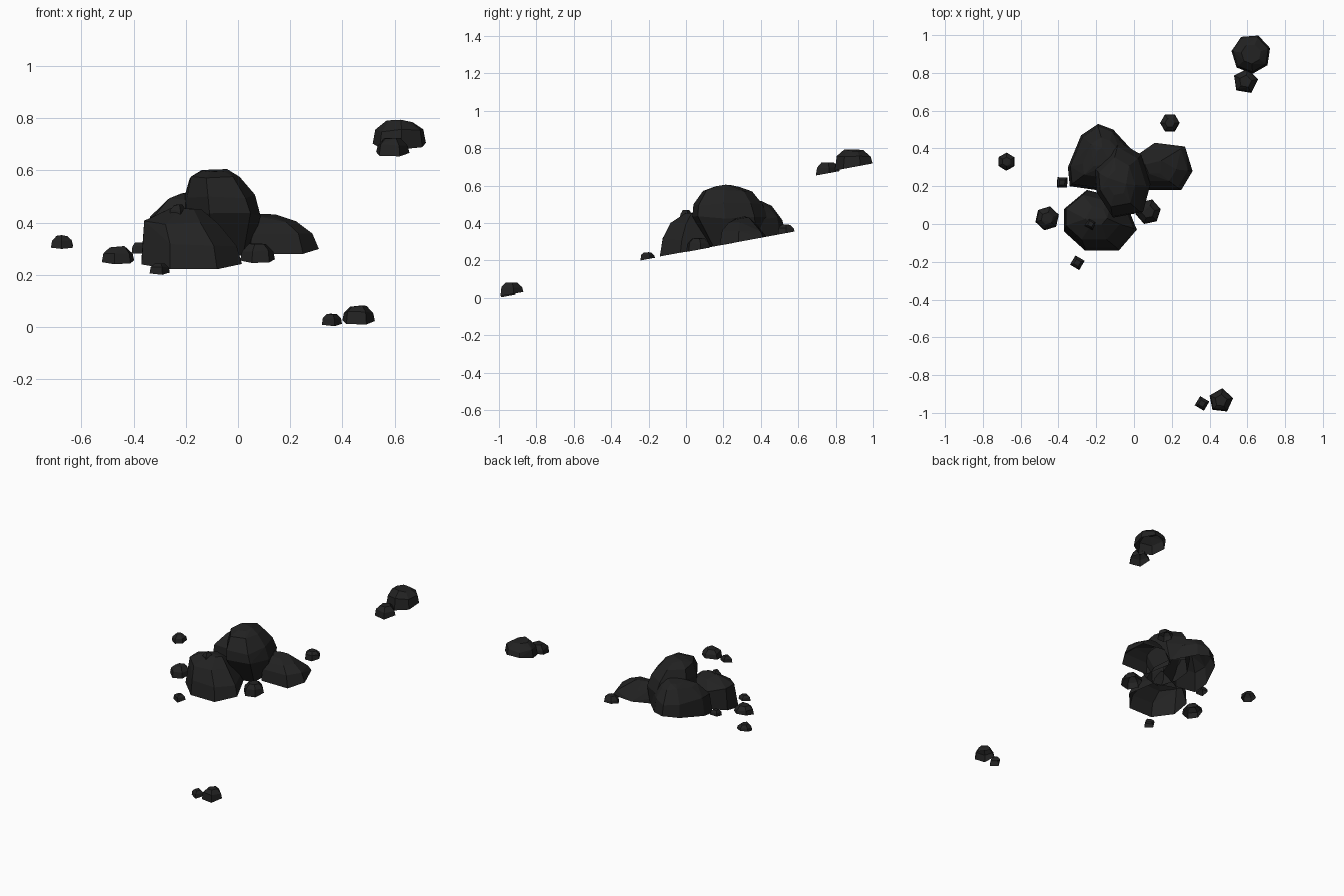
import bpy, bmesh, math, random
from mathutils import Vector

if "Cube" in bpy.data.objects:
    bpy.data.objects.remove(bpy.data.objects["Cube"])
random.seed(4)

# Charcoal stone
stone = bpy.data.materials.new("charcoal_stone")
stone.use_nodes = True
colour = (0.016, 0.016, 0.016, 1)
stone.diffuse_color = colour
stone.node_tree.nodes["Principled BSDF"].inputs["Base Color"].default_value = colour

SLOPE = 0.185  # hillside the stones rest on


def hillside(y):
    return 0.247 + SLOPE * y


def rock(name, outline, levels, ground=hillside, jitter=0.0):
    """Faceted stone: hull of shrinking rings (scale, top z or None, shift x, shift y), open below."""
    centre = sum((Vector(p) for p in outline), Vector((0, 0))) / len(outline)
    bm = bmesh.new()
    for scale, z, dx, dy in levels:
        for p in outline:
            q = centre + (Vector(p) - centre) * scale + Vector((dx, dy))
            wobble = 0 if z is None else random.uniform(-jitter, jitter)
            bm.verts.new((q.x, q.y, ground(q.y) if z is None else z + wobble))
    hull = bmesh.ops.convex_hull(bm, input=bm.verts)
    bmesh.ops.delete(bm, geom=[v for v in bm.verts if not v.link_faces], context="VERTS")
    bmesh.ops.dissolve_limit(bm, angle_limit=math.radians(6), verts=bm.verts, edges=bm.edges)
    bmesh.ops.recalc_face_normals(bm, faces=bm.faces)
    under = [f for f in bm.faces if f.normal.z < -0.9]
    bmesh.ops.delete(bm, geom=under, context="FACES")
    mesh = bpy.data.meshes.new(name)
    bm.to_mesh(mesh)
    bm.free()
    mesh.materials.append(stone)
    ob = bpy.data.objects.new(name, mesh)
    bpy.context.collection.objects.link(ob)


def pebble(name, x, y, r, base, top, sides=5, turn=0.0):
    """Small stone with a flat crown, resting at height base."""
    ring = [(x + r * math.cos(turn + math.tau * i / sides),
             y + r * math.sin(turn + math.tau * i / sides)) for i in range(sides)]
    h = top - base
    rock(name, ring, [(1, None, 0, 0), (0.9, base + h * 0.55, 0, 0), (0.5, top - h * 0.06, 0, 0)],
         lambda v: base + SLOPE * (v - y), h * 0.06)


# Large boulders
rock("front_boulder",
     [(-.37, .08), (-.37, -.04), (-.26, -.14), (-.08, -.14), (.015, -.03), (-.05, .13), (-.25, .18)],
     [(1, None, 0, 0), (.93, .32, -.005, .005), (.74, .40, -.035, .02), (.3, .445, -.01, .035)], jitter=.012)
rock("tall_boulder",
     [(-.21, .3), (-.2, .16), (-.11, .02), (.05, .05), (.09, .2), (.04, .36), (-.08, .43)],
     [(.72, None, 0, .05), (.98, .43, 0, .01), (.9, .5, -.01, 0), (.64, .57, -.03, 0), (.32, .6, -.03, 0)],
     jitter=.008)
rock("back_boulder",
     [(-.35, .3), (-.34, .2), (-.2, .18), (-.03, .25), (0, .38), (-.11, .5), (-.19, .53), (-.28, .47)],
     [(1, None, 0, 0), (.92, .42, 0, 0), (.6, .49, .015, 0), (.3, .52, .02, 0)], jitter=.01)
rock("side_boulder",
     [(-.02, .34), (.11, .43), (.27, .41), (.31, .28), (.25, .18), (.05, .18)],
     [(1, None, 0, 0), (.9, .35, -.01, 0), (.62, .395, -.03, 0), (.3, .425, -.05, 0)], jitter=.01)

# Stones scattered round the boulders
pebble("left_pebble", -.46, .03, .065, .252, .31, 6, .3)
pebble("far_left_pebble", -.675, .33, .048, .308, .352, 6, .5)
pebble("gap_pebble", -.38, .22, .038, .287, .327, 4, .75)
pebble("front_pebble", -.3, -.205, .04, .207, .246, 4, .25)
pebble("right_pebble", .075, .065, .068, .257, .32, 6, .2)
pebble("back_pebble", .19, .535, .052, .346, .392, 6, 0)
pebble("perched_pebble", -.23, 0, .035, .42, .47, 4, .3)

# Outlying pairs up and down the slope
pebble("upper_stone", .62, .9, .105, .70, .795, 7, .3)
pebble("upper_pebble", .59, .755, .068, .665, .725, 5, .15)
pebble("lower_stone", .46, -.935, .066, .02, .085, 5, .2)
pebble("lower_pebble", .36, -.95, .04, .01, .052, 4, .25)
